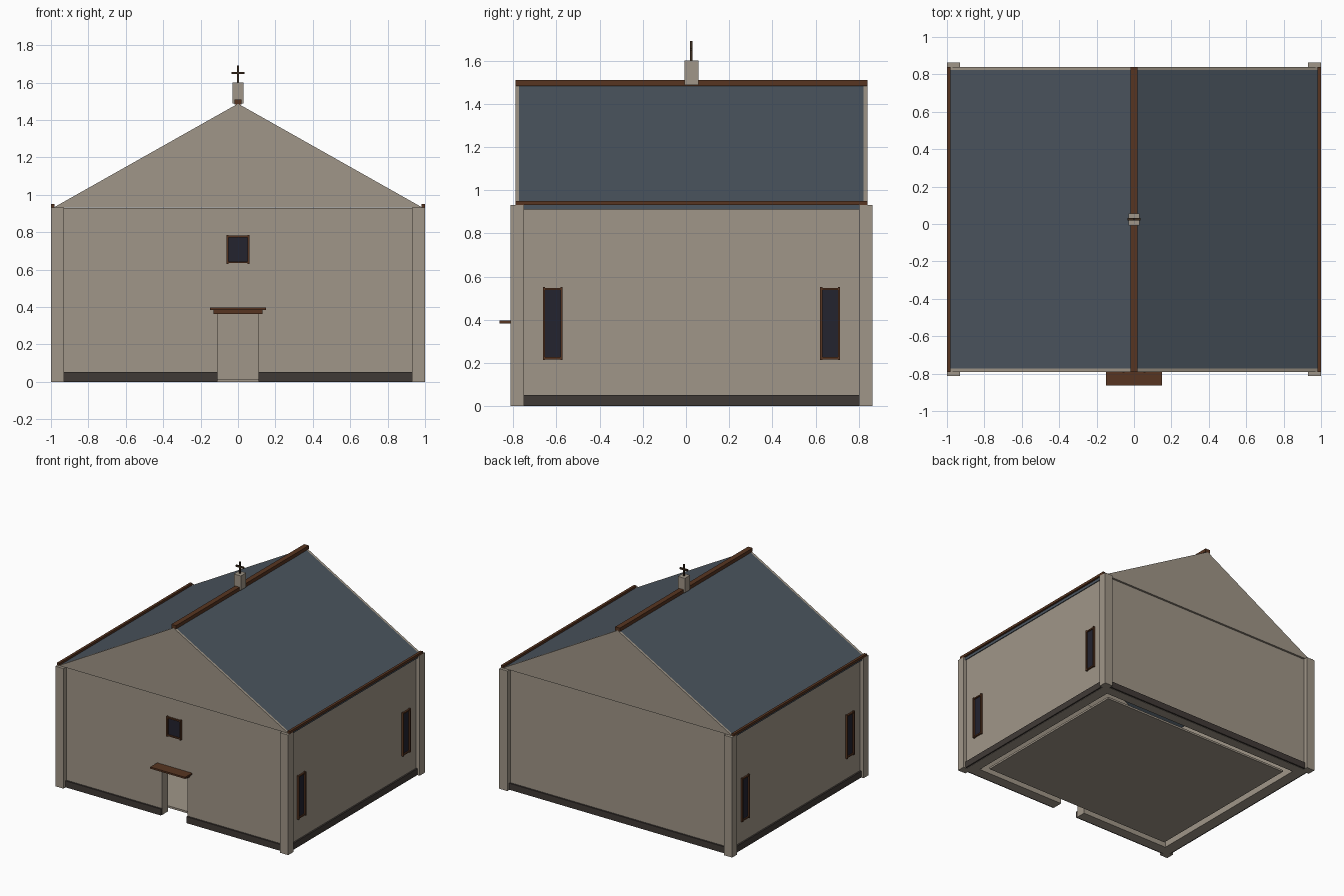
import bpy
import bmesh
from mathutils import Matrix, Vector

if "Cube" in bpy.data.objects:
    bpy.data.objects.remove(bpy.data.objects["Cube"])


def material(name, code):
    """Flat material from an sRGB hex code."""
    rgb = []
    for i in (0, 2, 4):
        c = int(code[i:i + 2], 16) / 255
        rgb.append(c / 12.92 if c < 0.04 else ((c + 0.055) / 1.055) ** 2.4)
    mat = bpy.data.materials.new(name)
    mat.use_nodes = True
    mat.diffuse_color = (*rgb, 1)
    node = next(n for n in mat.node_tree.nodes if n.type == "BSDF_PRINCIPLED")
    node.inputs["Base Color"].default_value = (*rgb, 1)
    node.inputs["Roughness"].default_value = 0.9
    return mat


STONE = material("warm_stone", "A09688")
SLATE = material("blue_slate", "4B555F")
WOOD = material("brown_wood", "573521")
BASE = material("dark_base", "403A36")
GLASS = material("dark_glass", "23232F")
IRON = material("dark_iron", "3C2C1E")


def finish(name, bm, mat):
    bmesh.ops.recalc_face_normals(bm, faces=bm.faces)
    mesh = bpy.data.meshes.new(name)
    bm.to_mesh(mesh)
    bm.free()
    mesh.materials.append(mat)
    ob = bpy.data.objects.new(name, mesh)
    bpy.context.scene.collection.objects.link(ob)
    return ob


def box(name, x, y, z, mat):
    """Box from (low, high) pairs on each axis."""
    low, high = (Vector(v) for v in zip(x, y, z))
    bm = bmesh.new()
    place = Matrix.Translation((low + high) / 2) @ Matrix.Diagonal((*(high - low), 1))
    bmesh.ops.create_cube(bm, size=1, matrix=place)
    return finish(name, bm, mat)


def prism(name, profile, y, mat):
    """Extrude an (x, z) profile along y."""
    bm = bmesh.new()
    face = bm.faces.new([bm.verts.new((px, y[0], pz)) for px, pz in profile])
    grown = bmesh.ops.extrude_face_region(bm, geom=[face])
    moved = [v for v in grown["geom"] if isinstance(v, bmesh.types.BMVert)]
    bmesh.ops.translate(bm, verts=moved, vec=(0, y[1] - y[0], 0))
    return finish(name, bm, mat)


def cut(ob, x, y, z):
    """Cut a box out of an object."""
    cutter = box("cutter", x, y, z, STONE)
    mod = ob.modifiers.new("opening", "BOOLEAN")
    mod.operation, mod.solver, mod.object = "DIFFERENCE", "EXACT", cutter
    bpy.context.view_layer.objects.active = ob
    bpy.ops.object.modifier_apply(modifier=mod.name)
    bpy.data.objects.remove(cutter)


MID = 0.025          # centre of the building along y
ROOF = (-0.79, 0.84)
DOOR = (-0.11, 0.11)

# Hollow walls with an open doorway
walls = box("walls", (-0.97, 0.97), (-0.777, 0.827), (0, 0.93), STONE)
cut(walls, (-0.887, 0.887), (-0.7, 0.75), (-0.1, 1.1))
cut(walls, DOOR, (-0.9, -0.6), (-0.1, 0.365))
box("floor", (-0.835, 0.835), (-0.65, 0.70), (0, 0.015), STONE)

# Dark base course, open at the door
base = box("base_course", (-0.982, 0.982), (-0.79, 0.84), (0.002, 0.052), BASE)
cut(base, (-0.96, 0.96), (-0.767, 0.817), (-0.1, 0.2))
cut(base, DOOR, (-0.9, -0.6), (-0.1, 0.2))

# Corner pillars
for side, sx in (("right", -1), ("left", 1)):
    xs = sorted((sx * 0.93, sx))
    box("front_pillar_" + side, xs, (-0.813, -0.75), (0, 0.932), STONE)
    box("back_pillar_" + side, xs, (0.80, 0.863), (0, 0.932), STONE)

# Gables and the roof held between them
triangle = [(-0.985, 0.932), (0.985, 0.932), (0, 1.487)]
prism("front_gable", triangle, (ROOF[0], -0.773), STONE)
prism("back_gable", triangle, (0.823, ROOF[1]), STONE)
chevron = [(-0.985, 0.91), (-0.985, 0.932), (0, 1.487),
           (0.985, 0.932), (0.985, 0.91), (0, 1.46)]
prism("roof", chevron, (-0.773, 0.823), SLATE)

# Ridge and eave boards
box("ridge_board", (-0.02, 0.02), ROOF, (1.483, 1.51), WOOD)
box("eave_board_right", (-1, -0.98), ROOF, (0.932, 0.951), WOOD)
box("eave_board_left", (0.98, 1), ROOF, (0.932, 0.951), WOOD)

# Ridge post and cross
box("ridge_post", (-0.03, 0.03), (-0.008, 0.057), (1.488, 1.6), STONE)
box("cross_upright", (-0.005, 0.005), (0.019, 0.031), (1.6, 1.69), IRON)
box("cross_arm", (-0.035, 0.035), (0.019, 0.031), (1.645, 1.657), IRON)

# Door canopy
box("door_lintel", (-0.132, 0.132), (-0.81, -0.77), (0.362, 0.385), WOOD)
box("door_canopy", (-0.15, 0.15), (-0.863, -0.77), (0.383, 0.396), WOOD)


def window(name, half, low, high, place):
    """Framed window facing -y with its wall surface at y = 0."""
    inner = half - 0.01
    parts = [box(name + "_glass", (-inner, inner), (-0.004, 0.003),
                 (low + 0.01, high - 0.01), GLASS)]
    for side, sx in (("a", -1), ("b", 1)):
        parts.append(box(name + "_jamb_" + side, sorted((sx * half, sx * inner)),
                         (-0.016, 0.01), (low, high), WOOD))
    for part, z in (("sill", low + 0.004), ("head", high - 0.014)):
        parts.append(box(name + "_" + part, (-inner, inner), (-0.013, 0.01),
                         (z, z + 0.01), WOOD))
    for ob in parts:
        ob.data.transform(place)


# Front window and two tall windows on each side
window("front_window", 0.062, 0.63, 0.785, Matrix.Translation((0, -0.777, 0)))
for side, sx in (("right", -1), ("left", 1)):
    turn = Matrix.Rotation(sx * 1.570796, 4, "Z")
    for end, y in (("front", MID - 0.642), ("back", MID + 0.642)):
        place = Matrix.Translation((sx * 0.97, y, 0)) @ turn
        window(f"{side}_{end}_window", 0.046, 0.213, 0.552, place)
